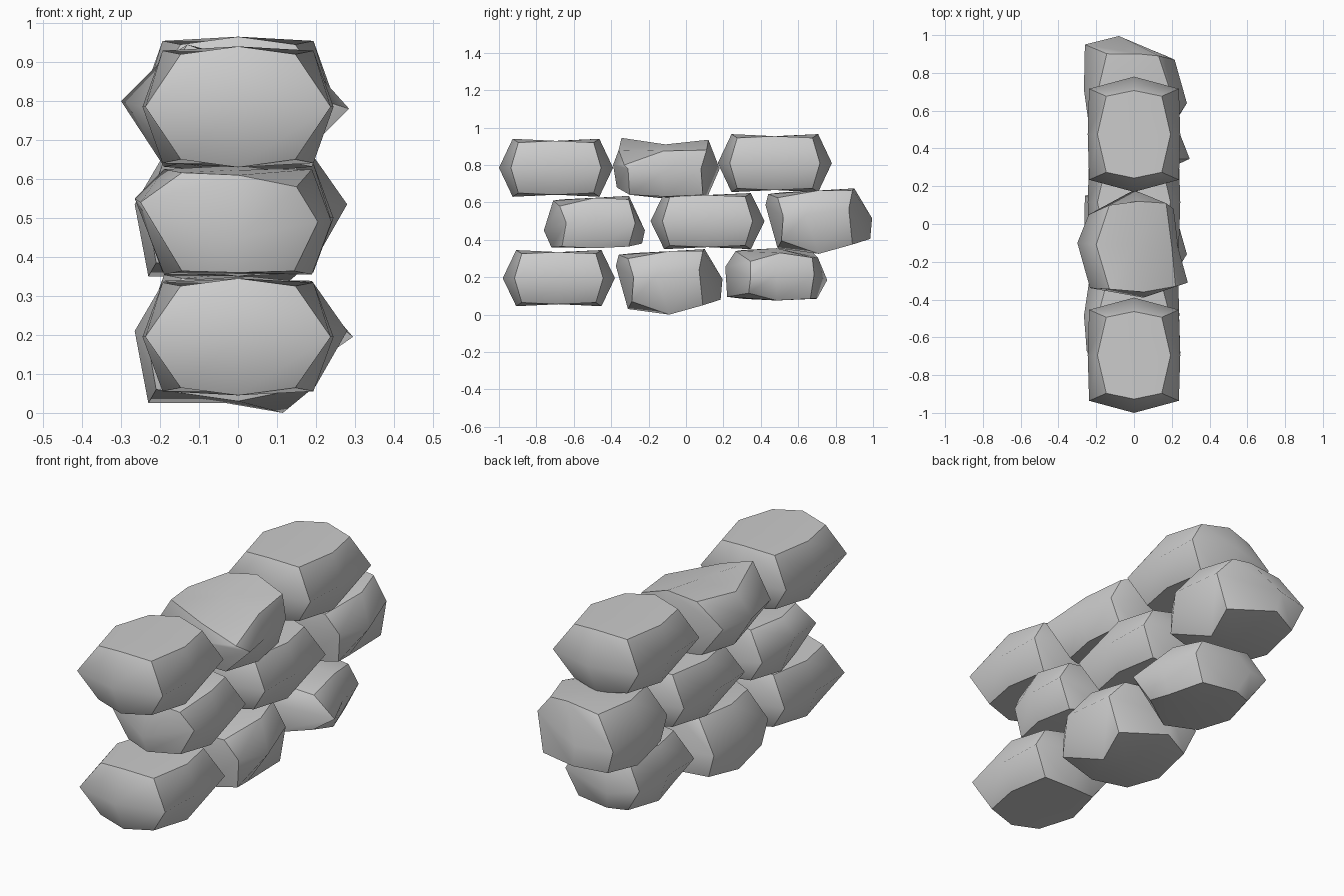
import bpy, bmesh
from itertools import product


def default_point(key, half):
    # Rounded block: face centres full size, edge middles and corners drawn in
    i, j, k = key
    hx, hy, hz = half
    n = abs(i) + abs(j) + abs(k)
    sx = {1: 1.0, 2: 0.97 if j else 0.79, 3: 0.60}[n]
    sy = {1: 1.0, 2: 0.79 if i else 0.76, 3: 0.66}[n]
    sz = {1: 0.92, 2: 0.93 if i else 1.0, 3: 0.87}[n]
    return (i * hx * sx, j * hy * sy, k * hz * sz)


def stone(name, centre, half, shape=None):
    # Cube with each side split in four, hard along the twelve original edges
    shape = shape or {}
    bm = bmesh.new()
    verts, keys = {}, {}
    for key in product((-1, 0, 1), repeat=3):
        if any(key):
            p = shape.get(key, default_point(key, half))
            v = bm.verts.new([c + d for c, d in zip(centre, p)])
            verts[key], keys[v] = v, key
    for axis, side in product(range(3), (-1, 1)):
        for a, b in product((-1, 0), repeat=2):
            quad = []
            for da, db in ((0, 0), (1, 0), (1, 1), (0, 1)):
                key = [a + da, b + db]
                key.insert(axis, side)
                quad.append(verts[tuple(key)])
            bm.faces.new(quad).smooth = True
    bmesh.ops.recalc_face_normals(bm, faces=bm.faces)
    for e in bm.edges:
        k0, k1 = (keys[v] for v in e.verts)
        shared = sum(1 for p, q in zip(k0, k1) if p == q and p != 0)
        e.smooth = shared < 2
    mesh = bpy.data.meshes.new(name)
    bm.to_mesh(mesh)
    bm.free()
    bpy.context.collection.objects.link(bpy.data.objects.new(name, mesh))


# Stone with a broad, keeled underside
keeled = {
    (1, 0, -1): (.115, 0, -.19), (-1, 0, -1): (-.23, 0, -.165),
    (0, 0, -1): (-.03, 0, -.165), (0, 1, -1): (-.06, .275, -.11),
    (1, 1, -1): (.17, .18, -.14), (-1, 1, -1): (-.21, .21, -.13),
    (1, -1, -1): (.20, -.20, -.12), (-1, -1, -1): (-.21, -.21, -.13),
    (0, 1, 0): (-.08, .285, .0), (1, 1, 0): (.215, .16, .05),
    (-1, 1, 0): (-.26, .24, 0), (1, 0, 0): (.28, -.07, .02),
    (0, -1, 0): (0, -.285, .07), (1, -1, 0): (.20, -.19, .01),
    (1, -1, 1): (.14, -.22, .11), (0, -1, 1): (0, -.27, .13),
    (0, 1, 1): (.03, .19, .16), (1, 1, 1): (.13, .18, .15),
    (-1, 0, 0): (-.265, 0, .02),
}

# Stone with a pointed front right corner
pointed = {
    (1, -1, 0): (.295, -.14, -.02), (1, -1, 1): (.18, -.14, .07),
    (1, -1, -1): (.18, -.15, -.10), (0, -1, 0): (0, -.275, .04),
    (0, -1, 1): (0, -.22, .125), (0, 0, 1): (-.02, 0, .14),
    (0, 1, 1): (-.04, .22, .09), (1, 1, 1): (.14, .19, .09),
    (0, -1, -1): (0, -.265, -.12), (1, 0, 1): (.18, .02, .115),
    (0, 1, -1): (-.05, .215, -.13), (0, 1, 0): (-.09, .27, -.03),
    (1, 1, 0): (.19, .20, 0), (1, 1, -1): (.13, .18, -.13),
}

# Stone with a sloping top, drawn out to both sides
skewed = {
    (1, -1, 0): (.285, -.20, .0), (1, -1, 1): (.22, -.22, .02),
    (1, 0, 1): (.20, -.01, .095), (1, 1, 1): (.17, .22, .10),
    (0, 1, 1): (.02, .23, .155), (-1, 1, 1): (-.13, .21, .13),
    (-1, 0, 1): (-.20, 0, .12), (-1, -1, 1): (-.13, -.235, .165),
    (0, -1, 1): (.05, -.25, .10), (-1, 0, 0): (-.30, .01, .02),
    (-1, 1, 0): (-.24, .16, .0), (0, 0, 1): (.0, 0, .13),
    (1, 0, 0): (.235, -.02, -.02), (1, 1, 0): (.21, .19, 0),
    (0, -1, 0): (.05, -.28, .02), (0, -1, -1): (.05, -.26, -.10),
    (0, 0, -1): (0, .05, -.165), (1, 1, -1): (.16, .20, -.14),
}

# Smaller block leaning forward
leaning = {
    (0, -1, 0): (0, -.275, -.04), (0, -1, 1): (0, -.225, .12),
    (0, 1, 1): (0, .18, .145), (0, 1, 0): (0, .265, -.04),
    (0, 1, -1): (0, .25, -.11), (1, -1, 0): (.205, -.155, .0),
    (-1, -1, 0): (-.25, -.19, .05), (1, -1, 1): (.15, -.19, .09),
    (0, -1, -1): (0, -.235, -.13), (-1, 0, 0): (-.265, 0, .06),
}

# Bottom course
stone("bottom_stone_front", (0, -.68, .195), (.245, .30, .15))
stone("bottom_stone_middle", (0, -.09, .19), (.24, .29, .16), keeled)
stone("bottom_stone_back", (0, .485, .215), (.24, .275, .15), pointed)
# Middle course
stone("middle_stone_front", (0, -.485, .49), (.24, .27, .145), leaning)
stone("middle_stone_middle", (0, .115, .50), (.245, .305, .15))
stone("middle_stone_back", (0, .71, .515), (.24, .29, .16), keeled)
# Top course
stone("top_stone_front", (0, -.695, .785), (.245, .305, .155))
stone("top_stone_middle", (0, -.11, .78), (.24, .29, .16), skewed)
stone("top_stone_back", (0, .475, .81), (.245, .305, .155))
